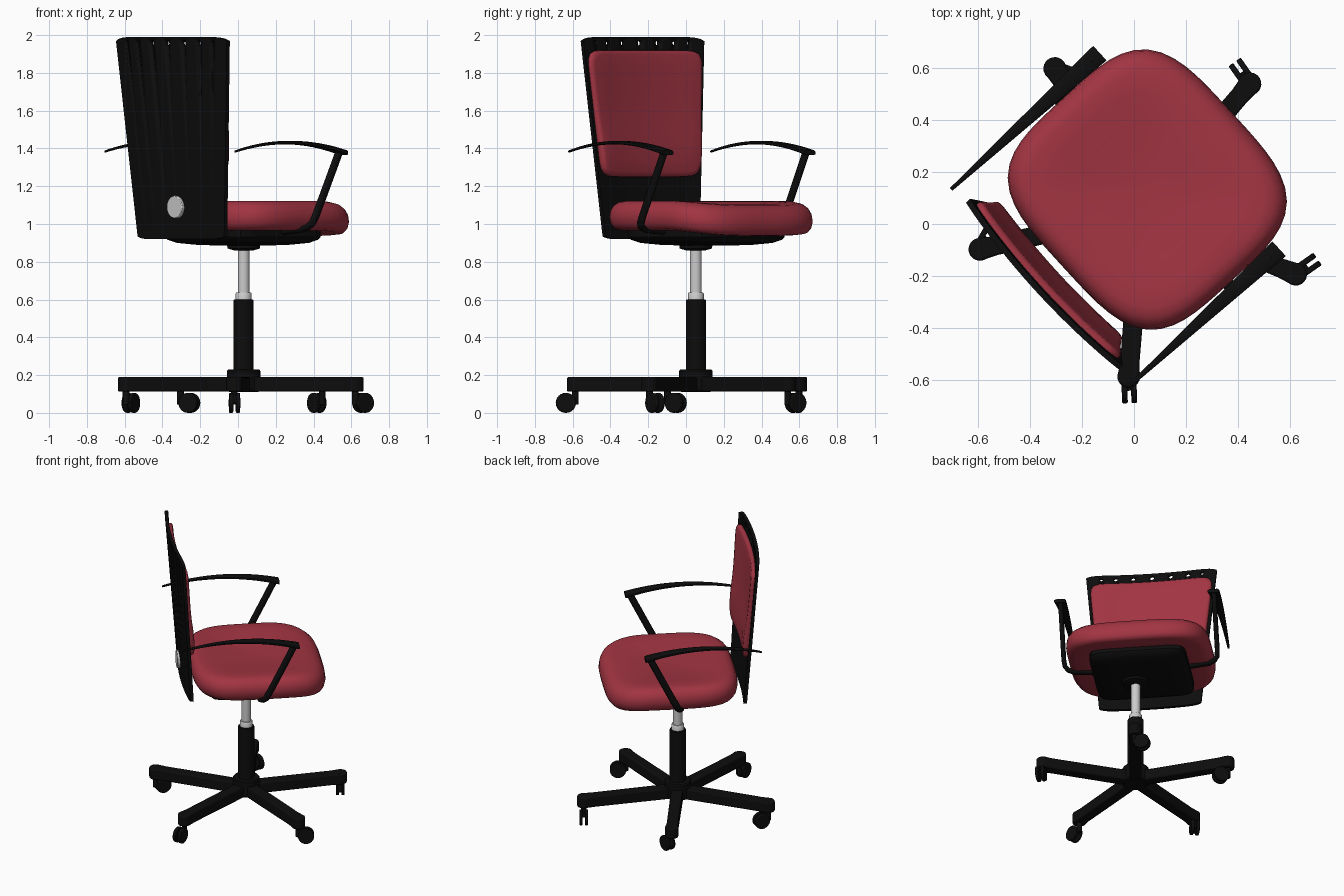
import bpy, bmesh, math
from mathutils import Matrix, Vector

if "Cube" in bpy.data.objects:
    bpy.data.objects.remove(bpy.data.objects["Cube"])

def material(name, rgb):
    m = bpy.data.materials.new(name)
    m.diffuse_color = (*rgb, 1)
    m.use_nodes = True
    m.node_tree.nodes["Principled BSDF"].inputs["Base Color"].default_value = m.diffuse_color
    return m

BLACK = material("black_plastic", (0.004, 0.004, 0.004))
RED = material("red_fabric", (0.36, 0.035, 0.055))

# Upper chair is turned; local x = sitter's right, local y = forward
CHAIR = Matrix.Translation((0.029, 0.112, 0)) @ Matrix.Rotation(math.radians(-47.5), 4, 'Z')
BASE = Matrix.Translation((0.03, 0.052, 0))


def finish(name, bm, mat=None, matrix=Matrix(), angle=35, bevel=0):
    bmesh.ops.recalc_face_normals(bm, faces=bm.faces)
    me = bpy.data.meshes.new(name)
    bm.to_mesh(me)
    bm.free()
    ob = bpy.data.objects.new(name, me)
    bpy.context.collection.objects.link(ob)
    ob.matrix_world = matrix
    if mat:
        me.materials.append(mat)
    me.shade_smooth()
    me.set_sharp_from_angle(angle=math.radians(angle))
    if bevel:
        b = ob.modifiers.new("bevel", 'BEVEL')
        b.width, b.segments = bevel, 2
    return ob


def loft(rings, bm=None):
    bm = bm or bmesh.new()
    vs = [[bm.verts.new(p) for p in r] for r in rings]
    n = len(vs[0])
    for a, b in zip(vs, vs[1:]):
        for i in range(n):
            j = (i + 1) % n
            bm.faces.new((a[i], a[j], b[j], b[i]))
    bm.faces.new(vs[0])
    bm.faces.new(vs[-1])
    return bm


def lathe(profile, n=32):
    return loft([[(r * math.cos(2 * math.pi * i / n), r * math.sin(2 * math.pi * i / n), z)
                  for i in range(n)] for r, z in profile])


def superellipse(hx, hy, p, n=64):
    out = []
    for i in range(n):
        c, s = math.cos(2 * math.pi * i / n), math.sin(2 * math.pi * i / n)
        k = (abs(c) ** p + abs(s) ** p) ** (-1 / p)
        out.append((hx * c * k, hy * s * k))
    return out


def cylinder(bm, r, depth, matrix, n=24):
    bmesh.ops.create_cone(bm, cap_ends=True, segments=n, radius1=r, radius2=r,
                          depth=depth, matrix=matrix)


# Seat: rounded cushion, dished on top, dropping at the front edge
def seat_point(x, y, s, z):
    x, y = x * s, y * s + 0.03
    return (x, y, z - 0.04 * (max(0, y - 0.15) / 0.32) ** 2)

outline = superellipse(0.478, 0.44, 3.7)
levels = [(0.6, 0.965), (0.88, 0.965), (0.95, 0.975), (0.985, 1.0), (1, 1.035), (0.99, 1.07),
          (0.96, 1.097), (0.91, 1.115), (0.84, 1.122), (0.7, 1.118), (0.5, 1.107),
          (0.3, 1.097), (0.1, 1.093), (0.01, 1.092)]
finish("seat", loft([[seat_point(x, y, s, z) for x, y in outline] for s, z in levels]),
       RED, CHAIR, 60)

# Shallow tray under the seat
tray = superellipse(0.32, 0.31, 9)
finish("seat_tray", loft([[(x * s, y * s - 0.005, z) for x, y in tray]
       for s, z in ((0.25, 0.885), (0.6, 0.89), (0.85, 0.9), (0.97, 0.917), (1, 0.93), (1, 0.975))]),
       BLACK, CHAIR)


# Backrest surface: leaning back and gently bowed
def back_y(x, z):
    return -0.425 - 0.083 * (z - 0.92) / 1.07 - 0.03 * (1 - (x / 0.43) ** 2)

def half_width(z):
    return 0.338 + 0.098 * (z - 0.92) / 1.07

rings = []
for i in range(33):
    s = math.sin(math.pi * (i / 32 - 0.5))
    top, bottom = 1.99 - 0.022 * s ** 12, 0.92 + 0.015 * s ** 12
    ring = []
    for z, off in ((bottom, 0.01), (top, 0.01), (top, -0.012), (bottom, -0.012)):
        x = s * half_width(z)
        ring.append((x, back_y(x, z) + off, z))
    rings.append(ring)
panel = finish("backrest_shell", loft(rings), BLACK, CHAIR)

# Row of ventilation holes through the top of the shell
bm = bmesh.new()
for x, r in ((0, 0.016), (0.125, 0.015), (0.24, 0.014), (0.335, 0.012)):
    for sx in ((1, -1) if x else (1,)):
        cylinder(bm, r, 0.3, Matrix.Translation((x * sx, -0.52, 1.957))
                 @ Matrix.Rotation(math.pi / 2, 4, 'X'), 16)
cutter = finish("hole_cutter", bm, None, CHAIR)
cutter.hide_render = True
cutter.hide_set(True)
cut = panel.modifiers.new("holes", 'BOOLEAN')
cut.object, cut.operation, cut.solver = cutter, 'DIFFERENCE', 'EXACT'

# Backrest cushion follows the shell
def pad_point(px, pz, s, d):
    z = 1.585 + 0.335 * pz * s
    x = px * s * (half_width(z) - 0.018)
    return (x, back_y(x, z) + d * (1 + 0.35 * math.exp(-((z - 1.38) / 0.15) ** 2)), z)

pad = superellipse(1, 1, 12, 96)
finish("backrest_cushion", loft([[pad_point(x, z, s, d) for x, z in pad] for s, d in
       ((0.99, 0.0), (1, 0.012), (0.995, 0.024), (0.975, 0.033), (0.93, 0.036), (0.75, 0.037),
        (0.5, 0.037), (0.25, 0.037), (0.01, 0.037))]), RED, CHAIR, 60)

# Grey disc on the rear of the shell
bm = bmesh.new()
cylinder(bm, 0.06, 0.03, Matrix.Translation((0, back_y(0, 1.09) - 0.015, 1.09))
         @ Matrix.Rotation(math.pi / 2, 4, 'X'), 32)
finish("backrest_disc", bm, None, CHAIR, bevel=0.004)

# Armrests: tapered arched pad on a bent strut
for side, sx in (("left", -1), ("right", 1)):
    rings = []
    for i in range(21):
        t = i / 20
        y = -0.525 + 0.775 * t
        z = 1.44 - 0.05 * ((y + 0.135) / 0.387) ** 2
        w, h = 0.007 + 0.031 * t, 0.005 + 0.008 * t
        rings.append([(sx * 0.51 + w * a, y, z - h + h * b) for a, b in
                      ((-1, -0.6), (-0.8, -1), (0.8, -1), (1, -0.6),
                       (1, 0.5), (0.7, 1), (-0.7, 1), (-1, 0.5))])
    finish(side + "_armrest", loft(rings), BLACK, CHAIR, 50)

    path = [(0.51, 0.225, 1.392), (0.51, 0.14, 1.22), (0.51, 0.05, 1.04), (0.505, 0.03, 1.003),
            (0.485, 0.015, 0.982), (0.45, 0.005, 0.97), (0.28, 0, 0.955)]
    rings = []
    for k, p in enumerate(path):
        t = (Vector(path[min(k + 1, 6)]) - Vector(path[max(k - 1, 0)])).normalized()
        a = Vector((0, 1, 0)) - t * t.y
        a.normalize()
        b = t.cross(a)
        rings.append([Vector(p) + a * 0.023 * math.cos(q * math.pi / 6)
                      + b * 0.016 * math.sin(q * math.pi / 6) for q in range(12)])
    for r in rings:
        for v in r:
            v.x *= sx
    finish(side + "_arm_strut", loft(rings), BLACK, CHAIR, 50)

# Central column
finish("tilt_mechanism", lathe([(0.05, 0.86), (0.085, 0.87), (0.09, 0.9)]), BLACK, BASE)
finish("gas_cylinder", lathe([(0.031, 0.58), (0.031, 0.88)]), None, BASE)
finish("cylinder_collar", lathe([(0.042, 0.59), (0.042, 0.632), (0.038, 0.638)]), None, BASE)
finish("column_tube", lathe([(0.053, 0.19), (0.053, 0.596), (0.049, 0.6)]), BLACK, BASE)
finish("base_hub", lathe([(0.075, 0.11), (0.088, 0.12), (0.088, 0.222), (0.082, 0.23)]), BLACK, BASE)

# Five legs with twin-wheel casters, each swivelled differently
for k, swivel in enumerate((125, -20, 60, -88, 35)):
    ang = math.radians(49.5 + 72 * k)
    leg_m = BASE @ Matrix.Rotation(ang, 4, 'Z')
    shape = [(0, -0.04), (0.58, -0.037)]
    for i in range(13):
        q = math.radians(-110 + 220 * i / 12)
        shape.append((0.64 + 0.044 * math.cos(q), 0.044 * math.sin(q)))
    shape += [(0.58, 0.037), (0, 0.04)]
    finish(f"base_leg_{k + 1}", loft([[(x, y, z) for x, y in shape] for z in (0.112, 0.19)]),
           BLACK, leg_m, bevel=0.008)

    tip = leg_m @ Vector((0.64, 0, 0))
    cm = Matrix.Translation(tip) @ Matrix.Rotation(math.radians(swivel), 4, 'Z')
    bm = bmesh.new()
    for s in (-1, 1):
        cylinder(bm, 0.053, 0.022, Matrix.Translation((0.05, s * 0.018, 0.053))
                 @ Matrix.Rotation(math.pi / 2, 4, 'X'))
    finish(f"caster_wheels_{k + 1}", bm, BLACK, cm, bevel=0.005)
    bm = bmesh.new()
    cylinder(bm, 0.018, 0.08, Matrix.Translation((0, 0, 0.085)), 16)
    bmesh.ops.create_cube(bm, size=1, matrix=Matrix.Translation((0.025, 0, 0.075))
                          @ Matrix.Diagonal((0.06, 0.016, 0.045, 1)))
    finish(f"caster_stem_{k + 1}", bm, BLACK, cm)
